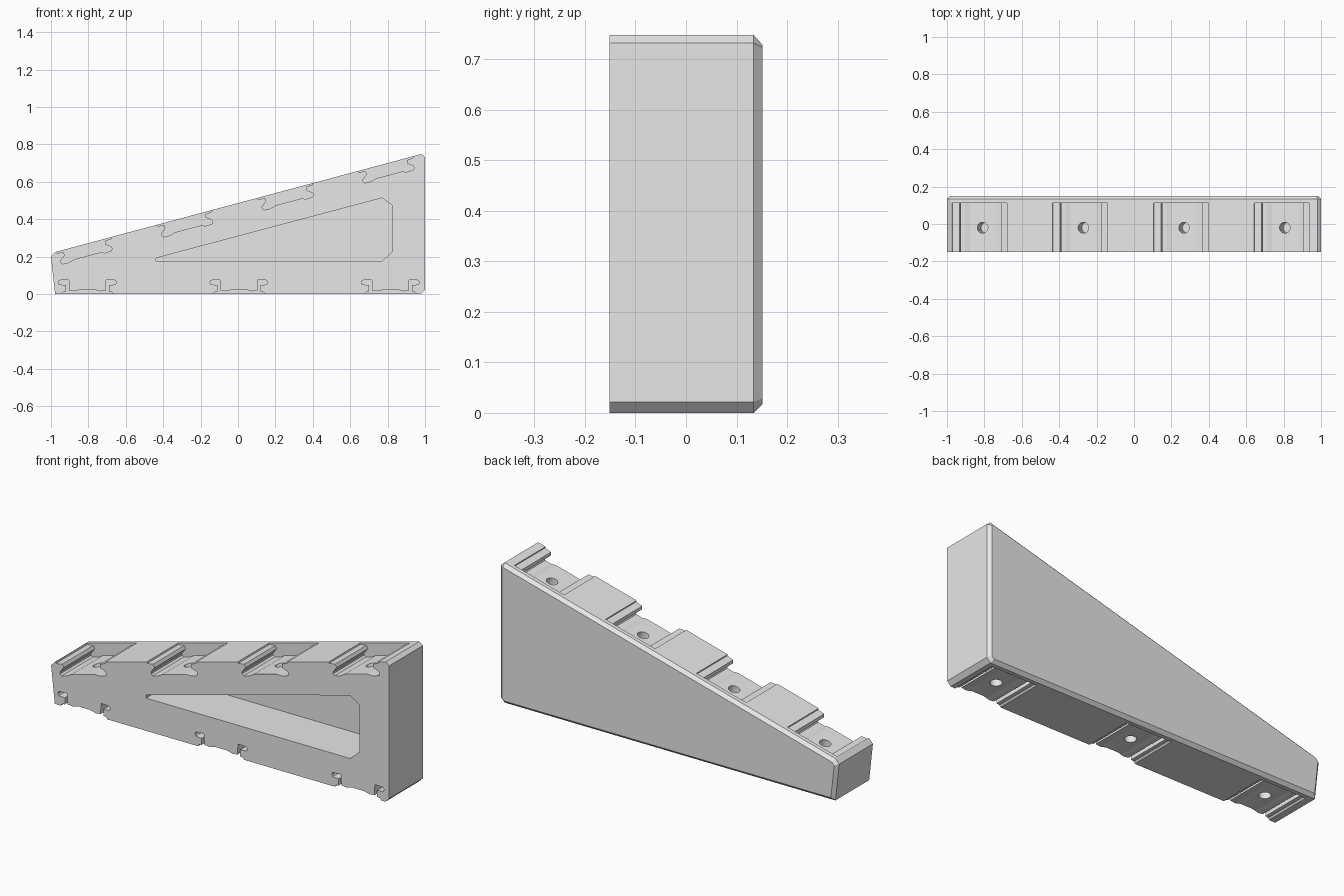
import bpy, bmesh
from math import radians, cos, sin, tan, pi

cube = bpy.data.objects.get("Cube")
if cube:
    bpy.data.objects.remove(cube, do_unlink=True)

FRONT, BACK, SLOT_END = -0.151, 0.151, 0.112
SLOPE = radians(15)
HOLE_Y, HOLE_R = -0.02, 0.029

grey = bpy.data.materials.new("light_grey")
grey.use_nodes = True
colour = (0.8, 0.8, 0.8, 1)
grey.diffuse_color = colour
grey.node_tree.nodes["Principled BSDF"].inputs["Base Color"].default_value = colour


def prism(name, outline, y0, y1, origin=(0, 0), angle=0, bevel=0):
    """Extrude an outline of (along, up) points from y0 to y1."""
    bm = bmesh.new()
    c, s = cos(angle), sin(angle)
    verts = [bm.verts.new((origin[0] + u * c - v * s, y0, origin[1] + u * s + v * c))
             for u, v in outline]
    face = bm.faces.new(verts)
    ext = bmesh.ops.extrude_face_region(bm, geom=[face])
    moved = [g for g in ext["geom"] if isinstance(g, bmesh.types.BMVert)]
    for v in moved:
        v.co.y = y1
    if bevel:
        edges = [g for g in ext["geom"] if isinstance(g, bmesh.types.BMEdge)]
        bmesh.ops.bevel(bm, geom=edges, offset=bevel, segments=1, affect='EDGES')
    bmesh.ops.recalc_face_normals(bm, faces=bm.faces[:])
    mesh = bpy.data.meshes.new(name)
    bm.to_mesh(mesh)
    bm.free()
    mesh.materials.append(grey)
    obj = bpy.data.objects.new(name, mesh)
    bpy.context.collection.objects.link(obj)
    return obj


def hole(origin, angle, low, high):
    """Round cutter whose axis follows the local up direction."""
    mid, length = (low + high) / 2, high - low
    bpy.ops.mesh.primitive_cylinder_add(
        vertices=32, radius=HOLE_R, depth=length, rotation=(0, -angle, 0),
        location=(origin[0] - mid * sin(angle), HOLE_Y, origin[1] + mid * cos(angle)))
    obj = bpy.context.object
    obj.name = "hole_cutter"
    obj.data.materials.append(grey)
    return obj


def mirrored(half):
    return half + [(-u, v) for u, v in reversed(half)]


# Wedge with clipped corners and a bevelled back rim
wedge = prism("wedge_body",
              [(-0.978, 0), (0.978, 0), (1, 0.022), (1, 0.732), (0.98, 0.748),
               (-0.978, 0.224), (-1, 0.2)], FRONT, BACK, bevel=0.017)
cutters = []

# Tapered pocket open to the front
cutters.append(prism("pocket_cutter",
                     [(-0.438, 0.175), (0.77, 0.175), (0.823, 0.225), (0.823, 0.476),
                      (0.77, 0.513), (-0.438, 0.192)], FRONT - 0.05, 0.105))

# Four undercut rail slots along the slope, each with a screw hole
rail_slot = mirrored([(0.153, 0.03), (0.152, -0.008), (0.115, -0.012), (0.111, -0.03),
                      (0.14, -0.052), (0.142, -0.062), (0.134, -0.072), (0.1, -0.073),
                      (0.07, -0.064)])
for i in range(4):
    x = -0.826 + 0.5385 * i
    origin = (x, 0.486 + x * tan(SLOPE))
    cutters.append(prism("rail_slot_cutter", rail_slot, FRONT - 0.05, SLOT_END,
                         origin, SLOPE))
    cutters.append(hole(origin, SLOPE, -0.14, 0.03))

# Three hooked clip slots under the base, each with a screw hole
clip_slot = mirrored([(0.137, -0.03), (0.137, 0.002), (0.13, 0.01), (0.114, 0.013),
                      (0.114, 0.048), (0.15, 0.05), (0.155, 0.06), (0.15, 0.073),
                      (0.1, 0.075), (0.098, 0.018), (0.07, 0.014), (0.036, 0.023)])
for i in (-1, 0, 1):
    origin = (0.005 + 0.81 * i, 0)
    cutters.append(prism("clip_slot_cutter", clip_slot, FRONT - 0.05, SLOT_END, origin))
    cutters.append(hole(origin, 0, -0.03, 0.1))

# Carve everything out of the wedge
bpy.ops.object.select_all(action='DESELECT')
bpy.context.view_layer.objects.active = wedge
wedge.select_set(True)
for cutter in cutters:
    mod = wedge.modifiers.new("carve", 'BOOLEAN')
    mod.operation = 'DIFFERENCE'
    mod.solver = 'EXACT'
    mod.object = cutter
    bpy.ops.object.modifier_apply(modifier=mod.name)
    bpy.data.objects.remove(cutter, do_unlink=True)

bpy.ops.object.shade_smooth_by_angle(angle=radians(15))
